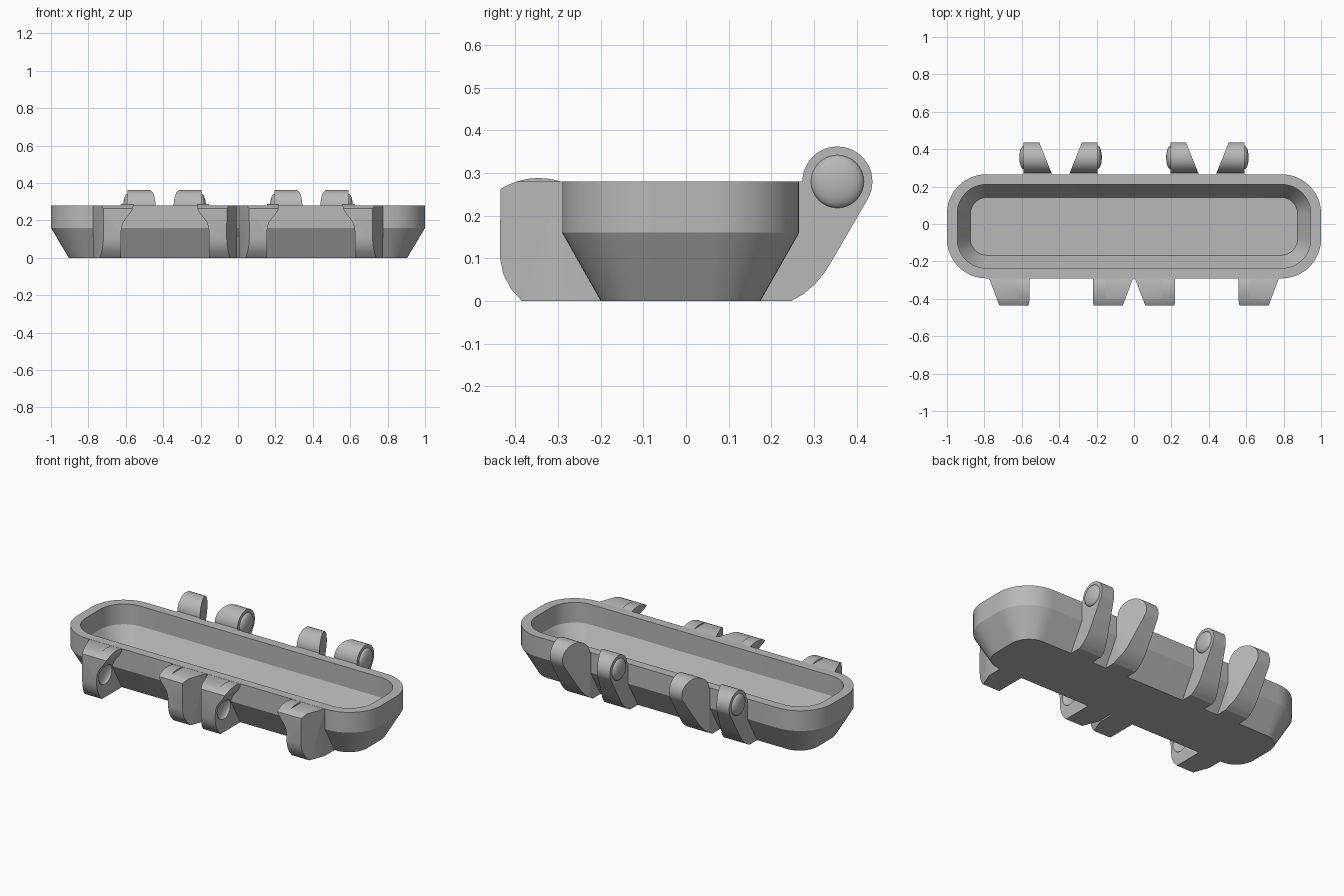
import bpy, bmesh
from math import pi, sin, cos, radians
from mathutils import Matrix

if "Cube" in bpy.data.objects:
    bpy.data.objects.remove(bpy.data.objects["Cube"], do_unlink=True)

GREY = (0.48, 0.48, 0.48, 1)
grey = bpy.data.materials.new("plain_grey")
grey.use_nodes = True
grey.diffuse_color = GREY
grey.node_tree.nodes["Principled BSDF"].inputs["Base Color"].default_value = GREY


def make(name, bm):
    bmesh.ops.recalc_face_normals(bm, faces=bm.faces)
    me = bpy.data.meshes.new(name)
    bm.to_mesh(me)
    bm.free()
    me.materials.append(grey)
    ob = bpy.data.objects.new(name, me)
    bpy.context.collection.objects.link(ob)
    return ob


def smooth(ob):
    bpy.ops.object.select_all(action='DESELECT')
    ob.select_set(True)
    bpy.context.view_layer.objects.active = ob
    bpy.ops.object.shade_smooth_by_angle(angle=radians(25))


def arc(cy, cz, r, a0, a1, n):
    steps = [radians(a0 + (a1 - a0) * i / n) for i in range(n + 1)]
    return [(cy + r * cos(a), cz + r * sin(a)) for a in steps]


def prism(points, place, start, end):
    """Extrude a closed 2D profile between two positions along an axis."""
    bm = bmesh.new()
    ends = [[bm.verts.new(place(t, *p)) for p in points] for t in (start, end)]
    bm.faces.new(ends[0])
    bm.faces.new(ends[1])
    for i in range(len(points)):
        j = (i + 1) % len(points)
        bm.faces.new((ends[0][i], ends[0][j], ends[1][j], ends[1][i]))
    return bm


def along_x(t, y, z):
    return (t, y, z)


def along_y(t, x, z):
    return (x, t, z)


def taper(bm, side, y_wide, slope):
    """Narrow the outer face of a prism as it leaves the tray wall."""
    bmesh.ops.bisect_plane(bm, geom=bm.verts[:] + bm.edges[:] + bm.faces[:],
                           plane_co=(0, y_wide, 0), plane_no=(0, 1, 0))
    out = 1 if y_wide > 0 else -1
    for v in bm.verts:
        if abs(v.co.x - side) < 1e-4:
            v.co.x += slope * max(0, (v.co.y - y_wide) * out)


def ball(x, y, z):
    bm = bmesh.new()
    turn = Matrix.Rotation(pi / 2, 4, 'Y')
    bmesh.ops.create_uvsphere(bm, u_segments=32, v_segments=16, radius=0.062, matrix=turn)
    bmesh.ops.scale(bm, vec=(0.37, 1, 1), verts=bm.verts)
    bmesh.ops.translate(bm, vec=(x, y, z), verts=bm.verts)
    return bm


def cut(ob, bm):
    tool = make("cutter", bm)
    tool.hide_render = True
    mod = ob.modifiers.new("cut", 'BOOLEAN')
    mod.operation, mod.solver, mod.object = 'DIFFERENCE', 'EXACT', tool
    bpy.context.view_layer.objects.active = ob
    bpy.ops.object.modifier_apply(modifier=mod.name)
    bpy.data.objects.remove(tool, do_unlink=True)


def mirrored(ob, name, centre):
    me = ob.data.copy()
    me.transform(Matrix.Translation((2 * centre, 0, 0)) @ Matrix.Scale(-1, 4, (1, 0, 0)))
    me.flip_normals()
    new = bpy.data.objects.new(name, me)
    bpy.context.collection.objects.link(new)
    return new


def four(ob, part, centre):
    """Left outer piece becomes a pair, then the pair is mirrored to the right."""
    smooth(ob)
    ob.name = "left_outer_" + part
    inner = mirrored(ob, "left_inner_" + part, centre)
    mirrored(ob, "right_outer_" + part, 0)
    mirrored(inner, "right_inner_" + part, 0)


# Tray: rounded rings from the base, up the outside, over the rim and down to the floor
def ring(bm, hx, hy, r, z):
    verts = []
    for k, (sx, sy) in enumerate([(1, 1), (-1, 1), (-1, -1), (1, -1)]):
        for x, y in arc(sx * (hx - r), sy * (hy - r), r, 90 * k, 90 * k + 90, 12):
            verts.append(bm.verts.new((x, y - 0.0125, z)))
    return verts


bm = bmesh.new()
rings = [ring(bm, *spec) for spec in (
    (0.905, 0.187, 0.12, 0), (1, 0.278, 0.21, 0.16), (1, 0.278, 0.21, 0.28),
    (0.945, 0.224, 0.156, 0.28), (0.945, 0.224, 0.156, 0.16), (0.875, 0.155, 0.09, 0.045))]
for a, b in zip(rings, rings[1:]):
    for i in range(len(a)):
        j = (i + 1) % len(a)
        bm.faces.new((a[i], a[j], b[j], b[i]))
bm.faces.new(rings[0])
bm.faces.new(rings[-1])
smooth(make("tray", bm))

# Hinge arms at the back, each with a ball on its flat side
profile = [(0.16, 0), (0.247, 0), (0.275, 0.016), (0.302, 0.039), (0.326, 0.068), (0.346, 0.101)]
profile += arc(0.355, 0.28, 0.082, -30, 180, 28) + [(0.25, 0.279), (0.25, 0.155)]
bm = prism(profile, along_x, 0.59, 0.44)
taper(bm, 0.44, 0.27, 0.4)
four(make("arm", bm), "hinge_arm", 0.3925)
four(make("ball", ball(0.59, 0.355, 0.28)), "hinge_ball", 0.3925)

# Front clips with a flared top lip and a socket
profile = [(-0.19, 0), (-0.385, 0), (-0.41, 0.028), (-0.428, 0.062), (-0.436, 0.1)]
profile += arc(-0.345, 0.118, 0.17, 122, 71.5, 14) + [(-0.275, 0.279), (-0.275, 0.155)]
bm = prism(profile, along_x, 0.56, 0.775)
taper(bm, 0.775, -0.29, -0.379)
clip = make("clip", bm)
under_lip = [(0.5, -0.1), (0.625, -0.1), (0.625, 0.14), (0.622, 0.165), (0.613, 0.19),
             (0.595, 0.215), (0.577, 0.237), (0.565, 0.257), (0.56, 0.275), (0.5, 0.275)]
cut(clip, prism(under_lip, along_y, -0.6, -0.1))
above = [(0.625, 0.28), (0.9, 0.28), (0.9, 0.4), (0.625, 0.4)]
cut(clip, prism(above, along_y, -0.6, -0.1))
cut(clip, ball(0.625, -0.355, 0.14))
four(clip, "clip", 0.39)
